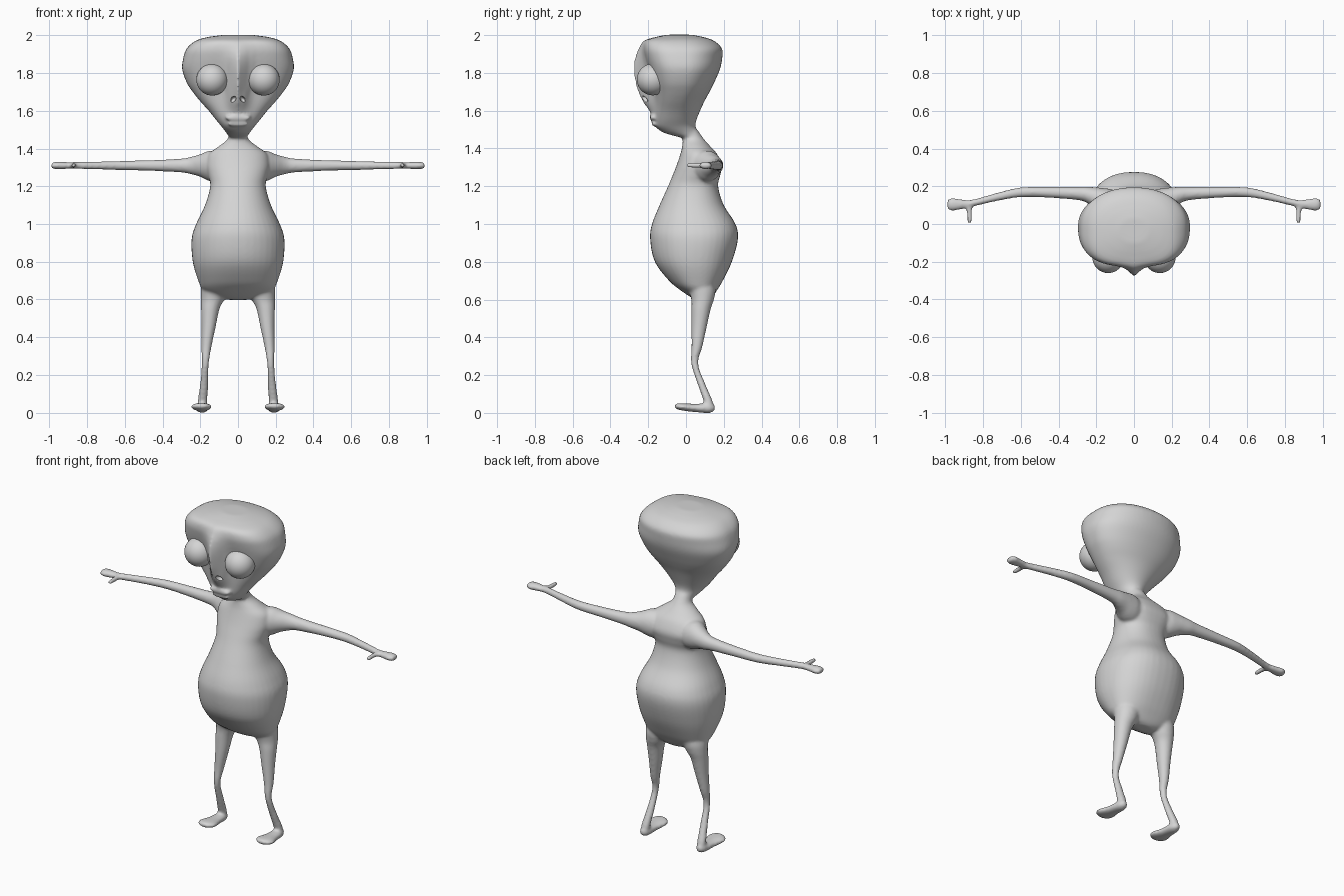
import bpy, bmesh, math

skin = bpy.data.materials.new("grey_skin")
skin.diffuse_color = (0.66, 0.66, 0.66, 1)


def spline(rows, steps=5):
    """Catmull-Rom resampling of section rows."""
    out = []
    for i in range(len(rows) - 1):
        a, b = rows[max(i - 1, 0)], rows[i]
        c, d = rows[i + 1], rows[min(i + 2, len(rows) - 1)]
        for s in range(steps):
            t = s / steps
            out.append([0.5 * (2 * q + (r - p) * t + (2 * p - 5 * q + 4 * r - w) * t * t
                               + (3 * q - p - 3 * r + w) * t ** 3)
                        for p, q, r, w in zip(a, b, c, d)])
    return out + [list(rows[-1])]


def power(v, n):
    return math.copysign(abs(v) ** (2 / n), v)


def loft(bm, rows, axis, side=1, segs=40):
    """Closed tube. Row: position, centre u, centre v, radius u, radius v,
    [front roundness, back roundness, ridge]. axis is the run direction."""
    rings = []
    for row in spline(rows):
        t, cu, cv, ru, rv = row[:5]
        nf, nb, ridge = row[5:] if len(row) > 5 else (2, 2, 0)
        ring = []
        for k in range(segs):
            a = 2 * math.pi * k / segs
            n = nf if math.sin(a) < 0 else nb
            u, v = cu + ru * power(math.cos(a), n), cv + rv * power(math.sin(a), n)
            if math.sin(a) < 0:
                v -= ridge * math.exp(-(u / 0.05) ** 2)
            co = {'x': (t, u, v), 'y': (u, t, v), 'z': (u, v, t)}[axis]
            ring.append(bm.verts.new((co[0] * side, co[1], co[2])))
        rings.append(ring)
    for r, s in zip(rings, rings[1:]):
        for k in range(segs):
            j = (k + 1) % segs
            bm.faces.new((r[k], r[j], s[j], s[k]))
    bm.faces.new(rings[0])
    bm.faces.new(rings[-1])


def stack(rows):
    """Rows (z, half width, front y, back y, ...) to loft rows."""
    return [(z, 0, (f + b) / 2, w, (b - f) / 2, *rest) for z, w, f, b, *rest in rows]


torso = stack([
    (0.598, 0.05, 0.06, 0.12, 2, 2, 0), (0.613, 0.12, 0.025, 0.14, 2.2, 2.2, 0),
    (0.65, 0.185, -0.03, 0.165, 2.3, 2.4, 0), (0.70, 0.211, -0.09, 0.195, 2.2, 2.4, 0),
    (0.80, 0.24, -0.165, 0.243, 2.1, 2.3, 0), (0.92, 0.246, -0.19, 0.275, 2.1, 2.3, 0),
    (1.00, 0.222, -0.18, 0.262, 2.1, 2.3, 0), (1.10, 0.175, -0.14, 0.20, 2.1, 2.2, 0),
    (1.20, 0.147, -0.095, 0.17, 2.1, 2.3, 0), (1.26, 0.158, -0.07, 0.182, 2.1, 2.5, 0),
    (1.31, 0.168, -0.05, 0.19, 2.1, 2.6, 0), (1.37, 0.155, -0.03, 0.165, 2, 2.3, 0),
    (1.41, 0.105, -0.02, 0.13, 2, 2, 0), (1.45, 0.055, -0.017, 0.095, 2, 2, 0),
    (1.50, 0.045, -0.02, 0.06, 2, 2, 0)])
head = stack([
    (1.455, 0.045, -0.015, 0.09, 2, 2, 0), (1.48, 0.06, -0.11, 0.068, 2, 2, 0),
    (1.50, 0.075, -0.145, 0.055, 2.1, 2, 0), (1.52, 0.09, -0.165, 0.05, 2.2, 2, 0),
    (1.55, 0.115, -0.168, 0.055, 2.3, 2, 0), (1.60, 0.155, -0.166, 0.075, 2.4, 2, 0.029),
    (1.65, 0.20, -0.166, 0.098, 2.5, 2, 0.066), (1.70, 0.24, -0.17, 0.125, 2.6, 2.1, 0.085),
    (1.75, 0.272, -0.18, 0.15, 2.7, 2.1, 0.09), (1.82, 0.296, -0.198, 0.18, 2.8, 2.1, 0.081),
    (1.88, 0.290, -0.216, 0.192, 2.9, 2.1, 0.055), (1.93, 0.272, -0.225, 0.19, 3, 2.2, 0.026),
    (1.97, 0.227, -0.213, 0.148, 3, 2.2, 0.01), (1.99, 0.165, -0.16, 0.09, 2.5, 2.2, 0),
    (2.002, 0.08, -0.10, 0.03, 2, 2, 0)])
arm = [(0.05, 0.10, 1.30, 0.06, 0.07), (0.12, 0.11, 1.305, 0.074, 0.082),
       (0.16, 0.116, 1.308, 0.074, 0.078), (0.20, 0.134, 1.31, 0.060, 0.060),
       (0.25, 0.155, 1.31, 0.043, 0.046), (0.30, 0.162, 1.31, 0.035, 0.037),
       (0.45, 0.168, 1.31, 0.029, 0.029), (0.60, 0.168, 1.31, 0.026, 0.025),
       (0.72, 0.145, 1.31, 0.022, 0.022), (0.85, 0.112, 1.31, 0.019, 0.019),
       (0.90, 0.105, 1.31, 0.024, 0.018), (0.96, 0.104, 1.31, 0.034, 0.020),
       (0.99, 0.104, 1.31, 0.026, 0.014)]
thumb = [(0.11, 0.878, 1.31, 0.022, 0.015), (0.07, 0.873, 1.31, 0.015, 0.014),
         (0.03, 0.871, 1.31, 0.013, 0.013), (0.003, 0.873, 1.31, 0.012, 0.011)]
leg = [(0.75, 0.11, 0.05, 0.08, 0.08), (0.66, 0.122, 0.083, 0.074, 0.073),
       (0.60, 0.134, 0.088, 0.062, 0.060), (0.55, 0.147, 0.08, 0.049, 0.051),
       (0.45, 0.156, 0.069, 0.037, 0.040), (0.35, 0.167, 0.058, 0.027, 0.029),
       (0.26, 0.173, 0.046, 0.019, 0.019), (0.15, 0.180, 0.083, 0.022, 0.021),
       (0.06, 0.188, 0.118, 0.026, 0.024), (0.02, 0.190, 0.122, 0.024, 0.020)]
foot = [(0.152, 0.190, 0.027, 0.014, 0.014), (0.125, 0.190, 0.025, 0.030, 0.026),
        (0.05, 0.192, 0.026, 0.040, 0.022), (-0.01, 0.194, 0.031, 0.056, 0.020),
        (-0.04, 0.194, 0.034, 0.047, 0.017), (-0.060, 0.194, 0.036, 0.022, 0.010)]

# Body: lofted parts fused into one skin
bm = bmesh.new()
loft(bm, torso, 'z')
loft(bm, head, 'z', segs=64)
for s in (1, -1):
    loft(bm, arm, 'x', s)
    loft(bm, thumb, 'y', s)
    loft(bm, leg, 'z', s)
    loft(bm, foot, 'y', s)
# Upper and lower lip
for z, w, h, y in ((1.563, 0.068, 0.013, -0.155), (1.530, 0.056, 0.011, -0.145)):
    loft(bm, [(y + 0.05, 0, z, w, h, 5, 5, 0), (y, 0, z, w, h, 5, 5, 0),
              (y - 0.036, 0, z, w * 0.9, h * 0.9, 5, 5, 0)], 'y')
bmesh.ops.recalc_face_normals(bm, faces=bm.faces)
mesh = bpy.data.meshes.new("body")
bm.to_mesh(mesh)
bm.free()
mesh.materials.append(skin)
body = bpy.data.objects.new("body", mesh)
bpy.context.collection.objects.link(body)
fuse = body.modifiers.new("fuse", 'REMESH')
fuse.mode = 'VOXEL'
fuse.voxel_size = 0.008
fuse.use_smooth_shade = True
soften = body.modifiers.new("soften", 'SMOOTH')
soften.factor = 0.5
soften.iterations = 9


def ball(name, loc, scale):
    bpy.ops.mesh.primitive_uv_sphere_add(segments=32, ring_count=20, location=loc)
    ob = bpy.context.object
    ob.name = name
    ob.scale = scale
    ob.data.materials.append(skin)
    bpy.ops.object.shade_smooth()
    return ob


for s, label in ((1, "left"), (-1, "right")):
    # Eyes
    ball(label + "_eye", (0.137 * s, -0.176, 1.765), (0.084,) * 3)
    # Nostril hollows
    cutter = ball(label + "_nostril_cutter", (0.026 * s, -0.222, 1.66), (0.012, 0.03, 0.02))
    cutter.rotation_euler.y = -0.7 * s
    cutter.hide_render = True
    cutter.hide_set(True)
    cut = body.modifiers.new(label + "_nostril", 'BOOLEAN')
    cut.operation = 'DIFFERENCE'
    cut.object = cutter
